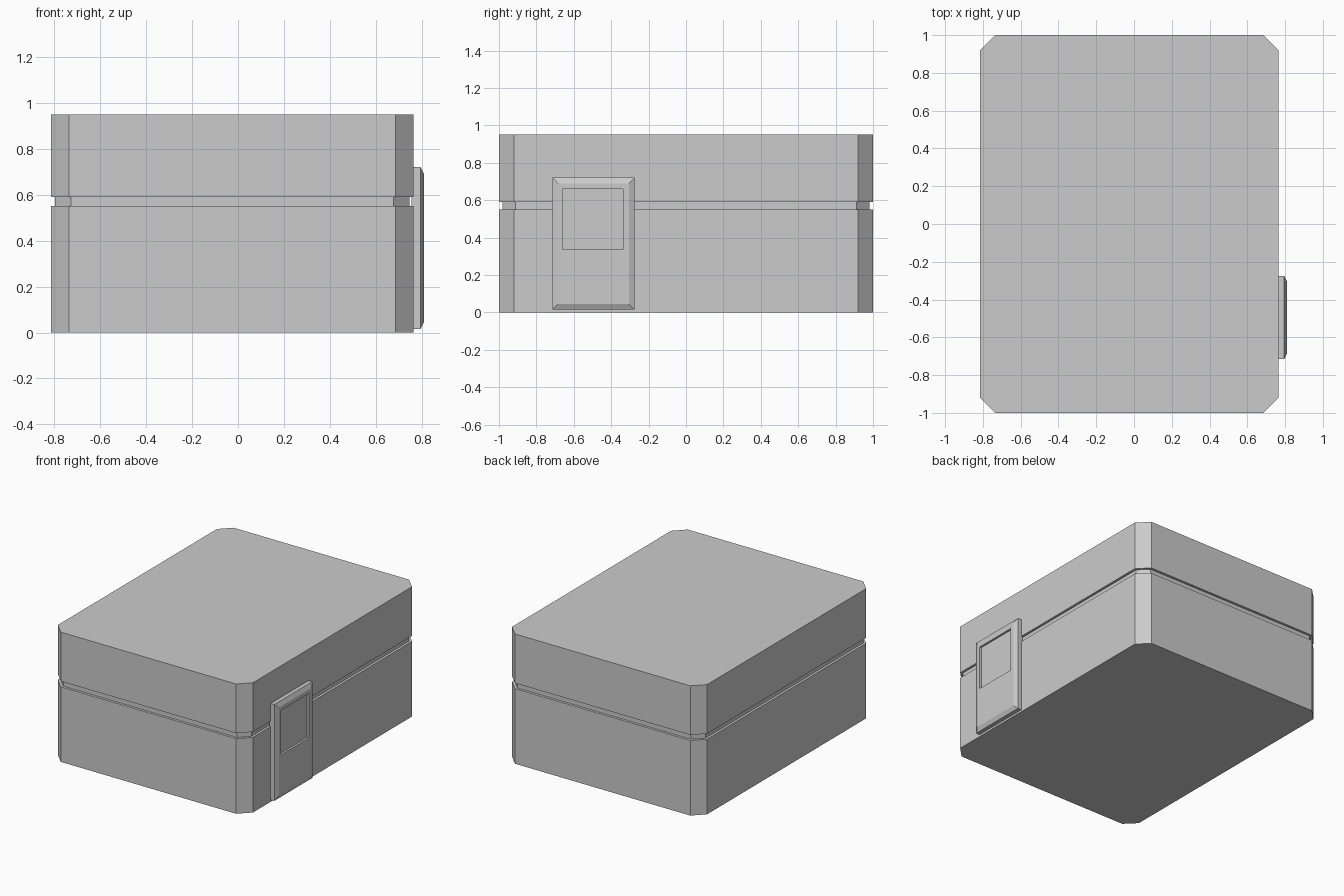
import bpy, bmesh

if "Cube" in bpy.data.objects:
    bpy.data.objects.remove(bpy.data.objects["Cube"])

X0, X1, Y1 = -0.815, 0.765, 1.0
CHAMFER = 0.08


def loft(name, rings):
    """Closed solid skinned through rings of equal point count."""
    bm = bmesh.new()
    loops = [[bm.verts.new(p) for p in ring] for ring in rings]
    n = len(loops[0])
    for a, b in zip(loops, loops[1:]):
        for i in range(n):
            j = (i + 1) % n
            bm.faces.new((a[i], a[j], b[j], b[i]))
    bm.faces.new(loops[0][::-1])
    bm.faces.new(loops[-1])
    bmesh.ops.recalc_face_normals(bm, faces=bm.faces)
    mesh = bpy.data.meshes.new(name)
    bm.to_mesh(mesh)
    bm.free()
    obj = bpy.data.objects.new(name, mesh)
    bpy.context.collection.objects.link(obj)
    return obj


def case_ring(z, inset=0.0):
    """Rectangle with cut corners, shrunk evenly by inset."""
    x0, x1, y = X0 + inset, X1 - inset, Y1 - inset
    c = CHAMFER - inset * 0.586
    return [(x0 + c, -y, z), (x1 - c, -y, z), (x1, -y + c, z), (x1, y - c, z),
            (x1 - c, y, z), (x0 + c, y, z), (x0, y - c, z), (x0, -y + c, z)]


def plate_ring(x, y0, y1, z0, z1):
    return [(x, y0, z0), (x, y1, z0), (x, y1, z1), (x, y0, z1)]


# Case: base and lid, separated by a shallow groove
loft("case", [case_ring(0), case_ring(0.55), case_ring(0.55, 0.018),
              case_ring(0.59, 0.018), case_ring(0.59), case_ring(0.95)])

# Latch: bevelled plate on the right side with a sunken square window
loft("latch_plate", [
    plate_ring(0.755, -0.715, -0.275, 0.015, 0.72),
    plate_ring(0.795, -0.715, -0.275, 0.015, 0.72),
    plate_ring(0.81, -0.685, -0.305, 0.045, 0.69),
    plate_ring(0.81, -0.66, -0.337, 0.335, 0.66),
    plate_ring(0.795, -0.66, -0.337, 0.335, 0.66),
])
